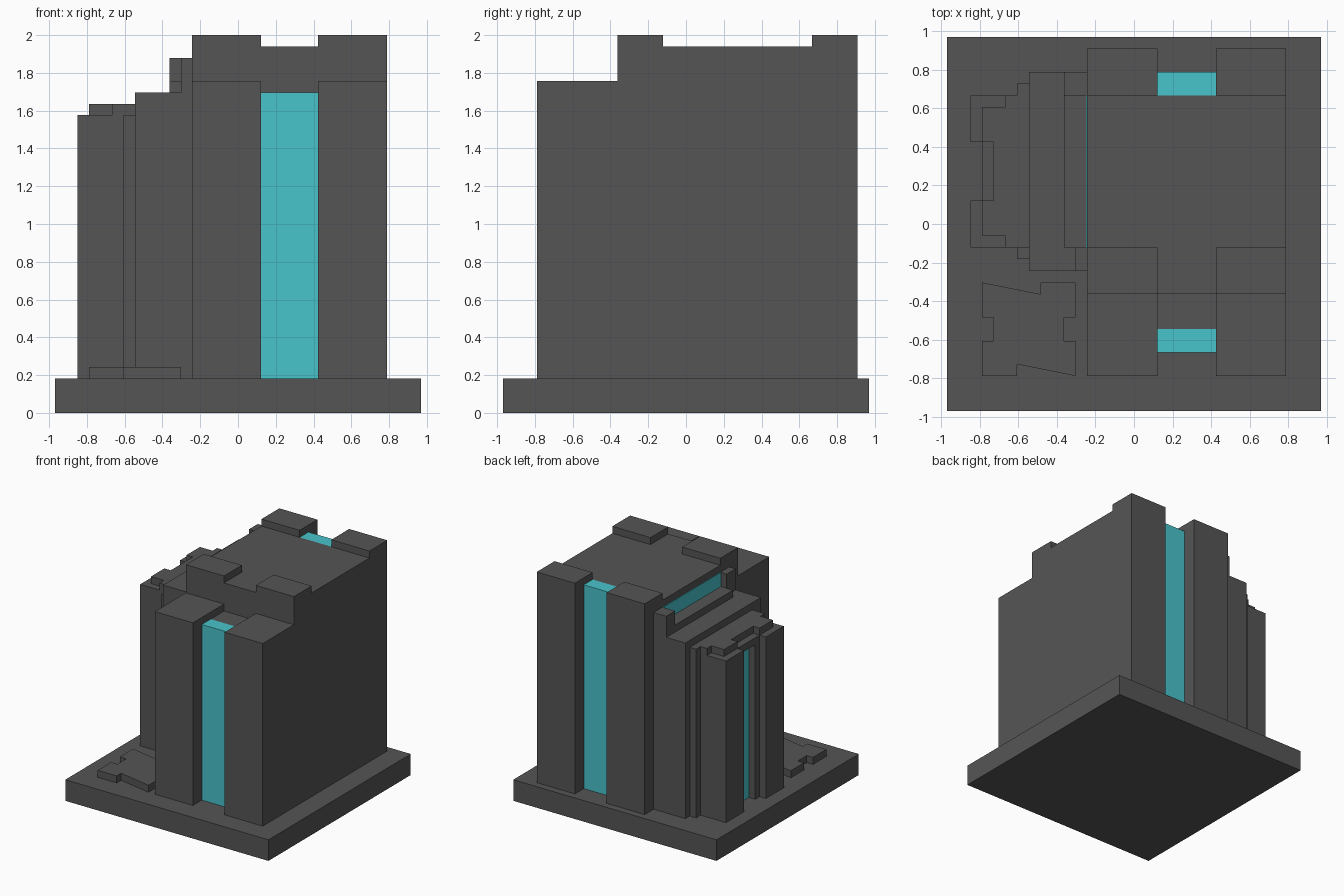
import bpy, bmesh

if "Cube" in bpy.data.objects:
    bpy.data.objects.remove(bpy.data.objects["Cube"])

U = 2 / 33  # one block of the model's grid


def material(name, rgb):
    m = bpy.data.materials.new(name)
    m.diffuse_color = (*rgb, 1)
    m.use_nodes = True
    m.node_tree.nodes["Principled BSDF"].inputs["Base Color"].default_value = m.diffuse_color
    return m


DARK = material("dark_grey", (0.091, 0.091, 0.091))
CYAN = material("cyan_glass", (0.065, 0.552, 0.604))


def prism(name, outline, z0, z1, mat=DARK):
    """Extrude a footprint, given in grid blocks, from z0 to z1."""
    bm = bmesh.new()
    face = bm.faces.new([bm.verts.new((x * U, y * U, z0 * U)) for x, y in outline])
    top = bmesh.ops.extrude_face_region(bm, geom=[face])["geom"]
    verts = [v for v in top if isinstance(v, bmesh.types.BMVert)]
    bmesh.ops.translate(bm, verts=verts, vec=(0, 0, (z1 - z0) * U))
    bmesh.ops.recalc_face_normals(bm, faces=bm.faces[:])
    mesh = bpy.data.meshes.new(name)
    bm.to_mesh(mesh)
    bm.free()
    mesh.materials.append(mat)
    obj = bpy.data.objects.new(name, mesh)
    bpy.context.collection.objects.link(obj)
    return obj


def box(name, x0, x1, y0, y1, z0, z1, mat=DARK):
    return prism(name, [(x0, y0), (x1, y0), (x1, y1), (x0, y1)], z0, z1, mat)


# Base slab and the notched paving plate on it
box("base", -16, 16, -16, 16, 0, 3)
quarter = [(4, -2), (4, -1), (3, -1), (3, 1), (4, 1), (4, 4), (1, 4), (1, 3)]
half = [(4, -4)] + quarter[1:]
plate = half + [(-x, -y) for x, y in half]
prism("paving_plate", [(x - 9, y - 9) for x, y in plate], 3, 4)

# Main tower, with the two rear piers in its footprint
prism("tower_body", [(-4, -6), (13, -6), (13, 15), (7, 15), (7, 11),
                     (2, 11), (2, 15), (-4, 15)], 3, 32)
for side, x0, x1 in (("left", -4, 2), ("right", 7, 13)):
    box("front_pier_" + side, x0, x1, -13, -6, 3, 29)
    box("front_parapet_" + side, x0, x1, -6, -2, 32, 33)
    box("rear_parapet_" + side, x0, x1, 11, 15, 32, 33)

# Tall glass strips between the piers
box("front_glass_backing", 2, 7, -9, -6, 3, 28)
box("front_glass", 2, 7, -11, -9, 3, 28, CYAN)
box("rear_glass", 2, 7, 11, 13, 3, 32, CYAN)

# Stepped side: middle block, ledge, posts and the window band
box("middle_block", -9, -4, -4, 13, 3, 28)
box("window_ledge", -6, -4, -2, 11, 28, 29)
box("rear_post", -6, -4, 11, 13, 28, 31)
box("front_post", -5, -4, -4, -2, 28, 31)
box("window_band", -4.1, -4, -2, 11, 29, 31, CYAN)

# Outer wing: recessed doorway with a frame, lintel layer and cap
prism("wing_wall", [(-9, -2), (-9, 11), (-14, 11), (-14, 7), (-13, 7), (-13, 6),
                    (-11, 6), (-11, 3), (-13, 3), (-13, 2), (-14, 2), (-14, -2)], 3, 25)
prism("wing_lintel", [(-9, -2), (-9, 11), (-14, 11), (-14, 7), (-13, 7),
                      (-13, 2), (-14, 2), (-14, -2)], 25, 26)
prism("wing_cap", [(-9, -2), (-9, 11), (-11, 11), (-11, 10), (-13, 10), (-13, 7),
                   (-12, 7), (-12, 2), (-13, 2), (-13, -1), (-11, -1), (-11, -2)], 26, 27)
box("wing_glass", -12, -11, 3, 6, 3, 25, CYAN)
box("wing_strip_front", -10, -9, -3, -2, 3, 26)
box("wing_strip_rear", -10, -9, 11, 12, 3, 27)
